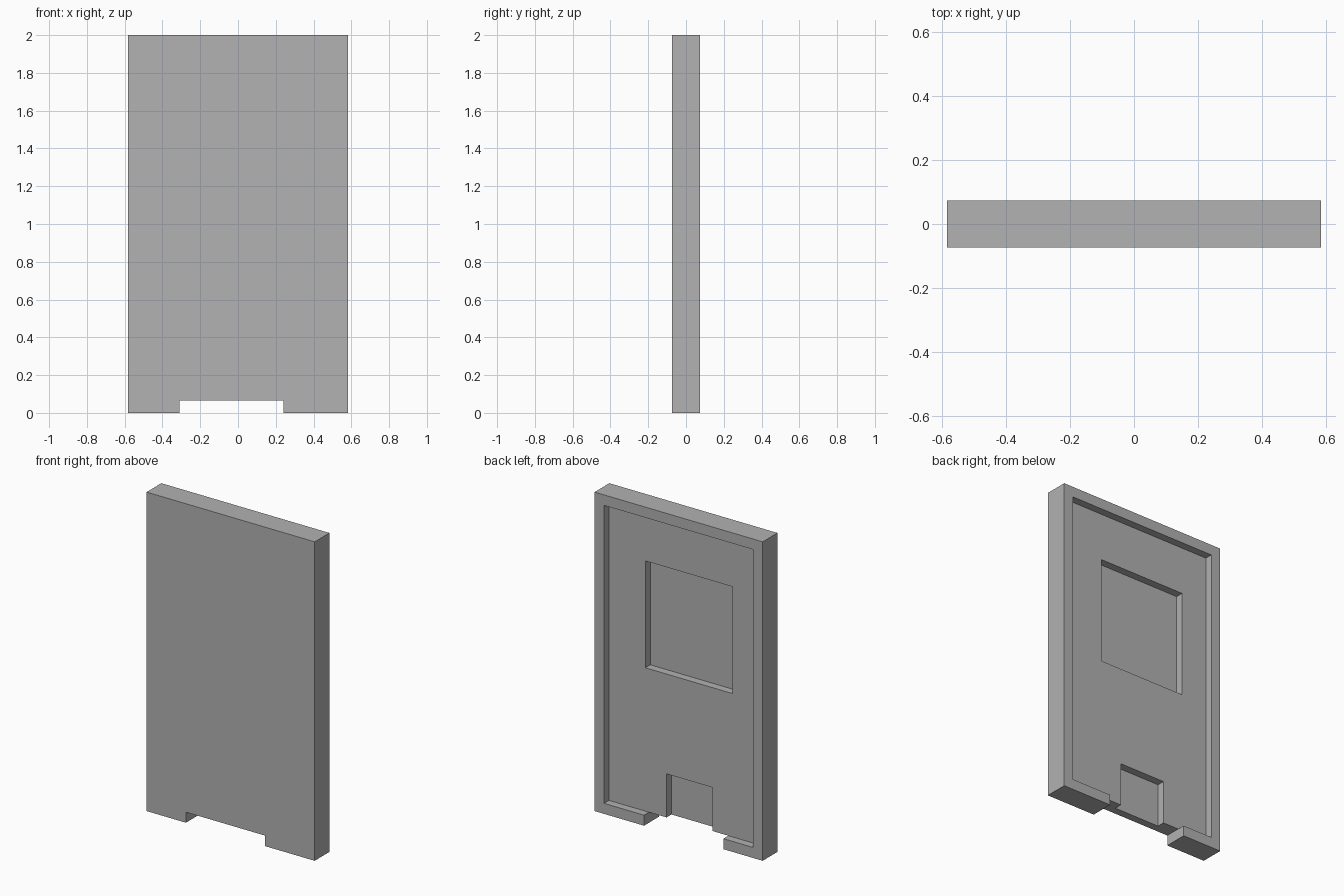
import bpy
from mathutils import Vector

default = bpy.data.objects.get("Cube")
if default:
    bpy.data.objects.remove(default, do_unlink=True)

# Overall size and the three equal depth steps
HALF_W, HALF_D, HEIGHT = 0.583, 0.073, 2.0
RIM = 0.066
STEP = HALF_D * 2 / 3
BEYOND = 0.3


def box(name, low, high):
    """Axis-aligned box between two corners."""
    low, high = Vector(low), Vector(high)
    bpy.ops.mesh.primitive_cube_add(size=1)
    obj = bpy.context.object
    obj.name = obj.data.name = name
    size, middle = high - low, (low + high) / 2
    for v in obj.data.vertices:
        v.co = Vector(a * b for a, b in zip(v.co, size)) + middle
    return obj


def carve(target, name, low, high):
    """Cut a box-shaped opening and remove the cutter afterwards."""
    cutter = box(name, low, high)
    cutter.hide_render = True
    mod = target.modifiers.new(name, "BOOLEAN")
    mod.operation = "DIFFERENCE"
    mod.solver = "EXACT"
    mod.object = cutter
    bpy.context.view_layer.objects.active = target
    bpy.ops.object.modifier_apply(modifier=name)
    bpy.data.objects.remove(cutter, do_unlink=True)


# Grey material
grey = bpy.data.materials.new("grey")
grey.use_nodes = True
colour = (0.445, 0.445, 0.445, 1)
grey.diffuse_color = colour
grey.node_tree.nodes["Principled BSDF"].inputs["Base Color"].default_value = colour

# Flat front panel
panel = box("back_panel", (-HALF_W, -HALF_D, 0), (HALF_W, HALF_D, HEIGHT))

# Bottom notch, through the full thickness
carve(panel, "bottom_notch", (-0.31, -BEYOND, -BEYOND), (0.24, BEYOND, RIM))

# Wide recess in the back, leaving a rim
floor = HALF_D - STEP
inner = HALF_W - RIM
carve(panel, "back_recess", (-inner, floor, RIM), (inner, BEYOND, HEIGHT - RIM))

# Deeper window pocket and lower pocket, open into the notch
deep = floor - STEP
carve(panel, "window_pocket", (-0.339, deep, 0.965), (0.265, BEYOND, 1.635))
carve(panel, "lower_pocket", (-0.2, deep, -BEYOND), (0.118, BEYOND, 0.339))

panel.data.materials.clear()
panel.data.materials.append(grey)
